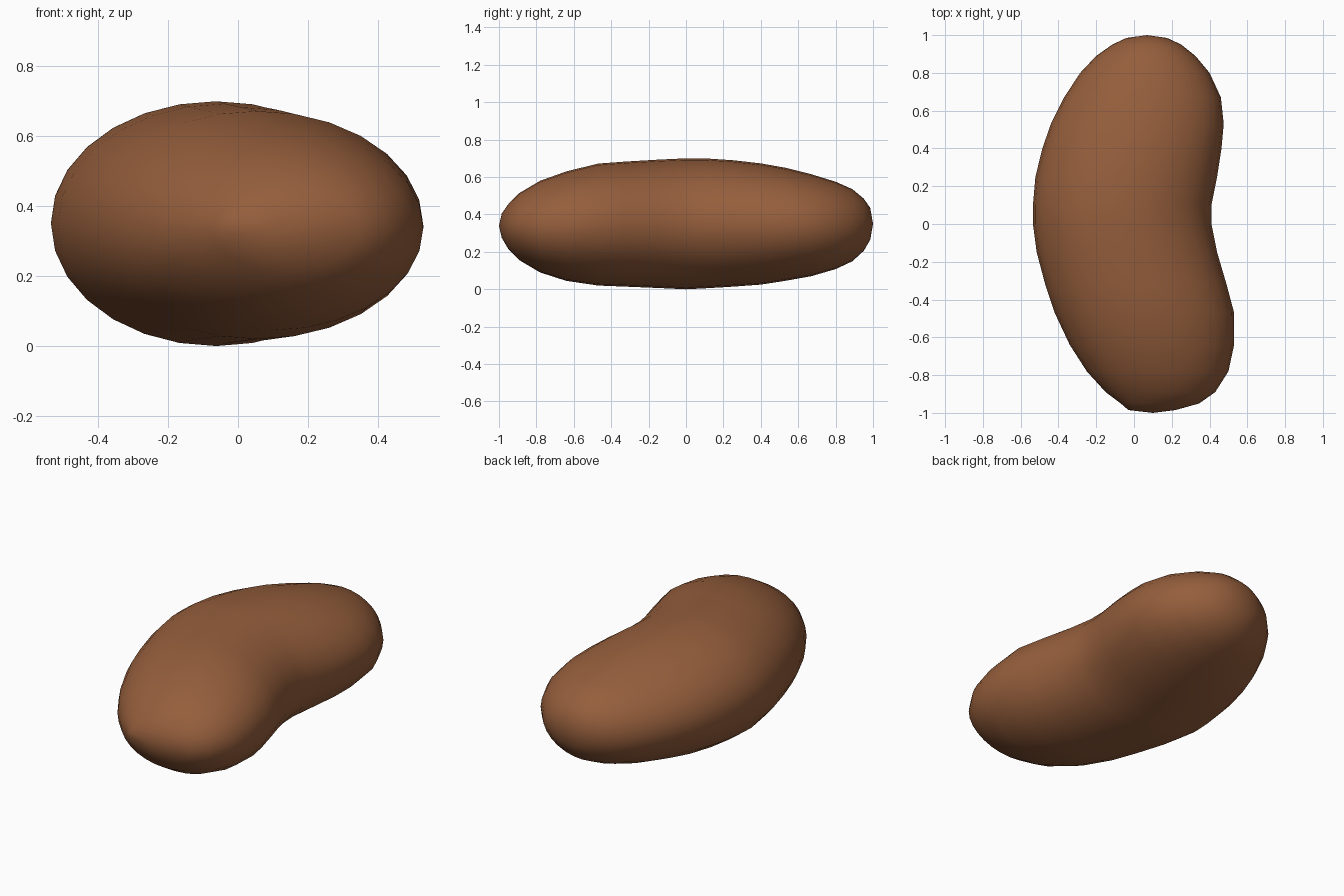
import bpy, bmesh, math

# Cross-sections along the bean: y, left x, right x, bottom z, top z
SECTIONS = [
    (-0.985, -0.03, 0.22, 0.275, 0.405),
    (-0.95, -0.07, 0.345, 0.215, 0.455),
    (-0.89, -0.15, 0.43, 0.155, 0.515),
    (-0.78, -0.25, 0.50, 0.09, 0.58),
    (-0.64, -0.34, 0.53, 0.045, 0.63),
    (-0.47, -0.42, 0.53, 0.02, 0.672),
    (-0.32, -0.47, 0.49, 0.014, 0.683),
    (-0.15, -0.515, 0.44, 0.007, 0.693),
    (0.0, -0.535, 0.41, 0.0, 0.70),
    (0.10, -0.535, 0.41, 0.005, 0.70),
    (0.25, -0.522, 0.44, 0.014, 0.69),
    (0.40, -0.485, 0.463, 0.025, 0.673),
    (0.53, -0.44, 0.475, 0.045, 0.65),
    (0.67, -0.37, 0.46, 0.07, 0.615),
    (0.80, -0.285, 0.40, 0.108, 0.575),
    (0.89, -0.20, 0.325, 0.15, 0.535),
    (0.95, -0.115, 0.25, 0.205, 0.485),
    (0.985, -0.04, 0.175, 0.265, 0.435),
]
SIDES = 28

bm = bmesh.new()


def ring(y, xl, xr, zb, zt):
    """Elliptical cross-section filling the given box."""
    cx, cz = (xl + xr) / 2, (zb + zt) / 2
    rx, rz = (xr - xl) / 2, (zt - zb) / 2
    return [bm.verts.new((cx + rx * math.cos(a), y, cz + rz * math.sin(a)))
            for a in (2 * math.pi * i / SIDES for i in range(SIDES))]


# Skin the sections and close both rounded ends
rings = [ring(*s) for s in SECTIONS]
for a, b in zip(rings, rings[1:]):
    for i in range(SIDES):
        j = (i + 1) % SIDES
        bm.faces.new((a[i], a[j], b[j], b[i]))
for loop, tip in ((rings[0], (0.10, -1, 0.34)), (rings[-1], (0.07, 1, 0.35))):
    v = bm.verts.new(tip)
    for i in range(SIDES):
        bm.faces.new((loop[i], loop[(i + 1) % SIDES], v))
bmesh.ops.recalc_face_normals(bm, faces=bm.faces)
for f in bm.faces:
    f.smooth = True

mesh = bpy.data.meshes.new("bean")
bm.to_mesh(mesh)
bm.free()
bean = bpy.data.objects.new("bean", mesh)
bpy.context.collection.objects.link(bean)

# Single brown skin
brown = bpy.data.materials.new("bean brown")
brown.diffuse_color = (0.30, 0.112, 0.045, 1)
mesh.materials.append(brown)
